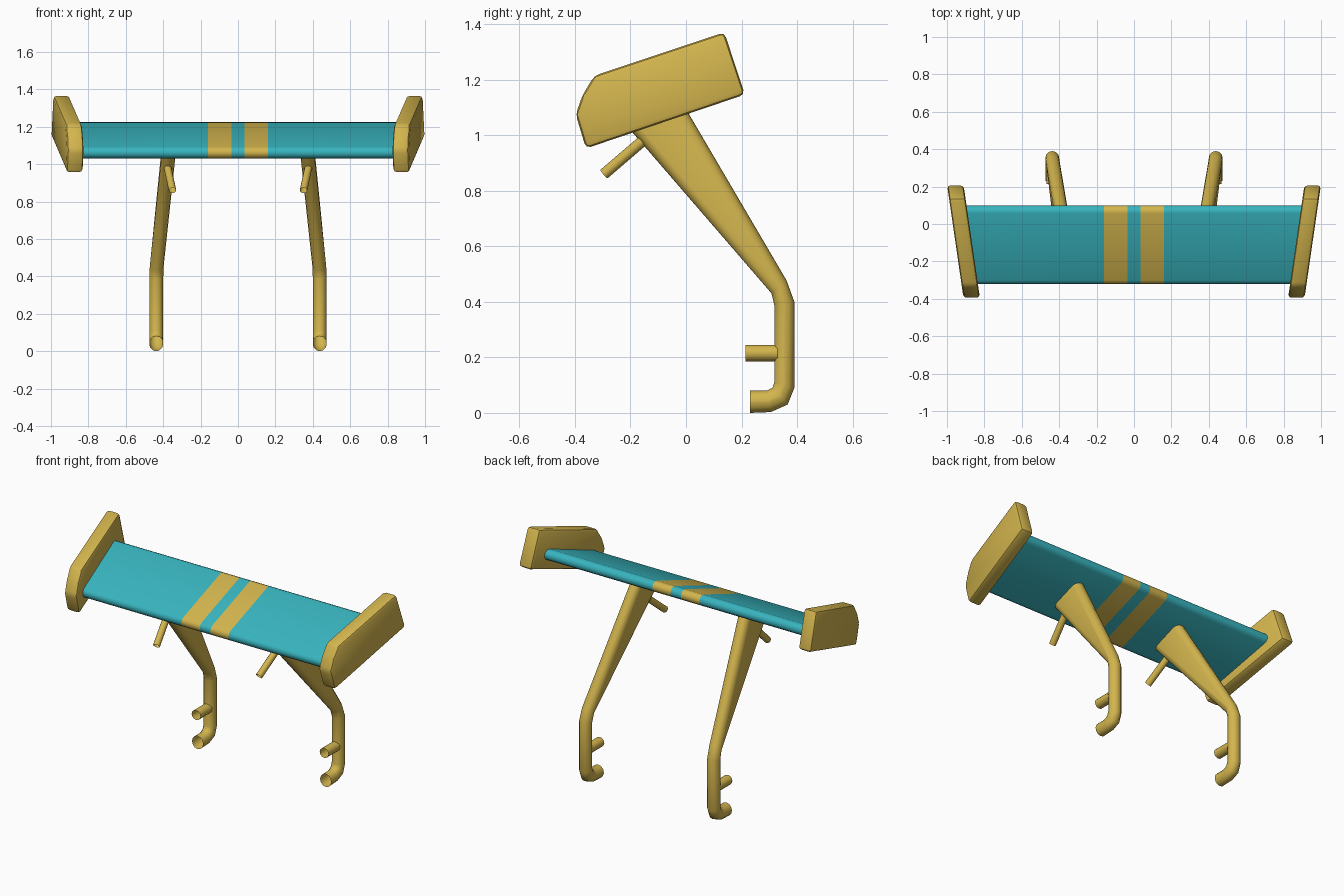
import bpy, bmesh, math
from mathutils import Vector

if "Cube" in bpy.data.objects:
    bpy.data.objects.remove(bpy.data.objects["Cube"])


def material(name, rgb):
    m = bpy.data.materials.new(name)
    m.diffuse_color = (*rgb, 1)
    m.use_nodes = True
    m.node_tree.nodes["Principled BSDF"].inputs["Base Color"].default_value = m.diffuse_color
    return m


GOLD = material("gold", (0.65, 0.46, 0.075))
TEAL = material("teal", (0.04, 0.46, 0.52))


def finish(bm, name, mats, angle=35):
    bmesh.ops.recalc_face_normals(bm, faces=bm.faces)
    me = bpy.data.meshes.new(name)
    bm.to_mesh(me)
    bm.free()
    ob = bpy.data.objects.new(name, me)
    bpy.context.collection.objects.link(ob)
    for m in mats:
        me.materials.append(m)
    bpy.ops.object.select_all(action='DESELECT')
    ob.select_set(True)
    bpy.context.view_layer.objects.active = ob
    bpy.ops.object.shade_smooth_by_angle(angle=math.radians(angle))
    return ob


def loft(bm, rings):
    rows = [[bm.verts.new(p) for p in ring] for ring in rings]
    for a, b in zip(rows, rows[1:]):
        n = len(a)
        for i in range(n):
            bm.faces.new((a[i], a[(i + 1) % n], b[(i + 1) % n], b[i]))
    return rows


def stadium(front, rear, r, n=6):
    """Rounded slot between two points: list of (across, along) offsets."""
    half = (rear - front).length / 2
    rr = min(r, half)
    pts = []
    for s in (1, -1):
        for i in range(n + 1):
            a = -math.pi / 2 + math.pi * i / n
            pts.append((s * r * math.sin(a), s * (half - rr + rr * math.cos(a))))
    return pts


def plate_x(y):
    return 0.912 + 0.145 * (y + 0.09)


# wing with two painted stripes
front, rear = Vector((0, -0.32, 1.051)), Vector((0, 0.098, 1.204))
mid, axis = (front + rear) / 2, (rear - front).normalized()
up = Vector((0, -axis.z, axis.y))
profile = [mid + up * a + axis * b for a, b in stadium(front, rear, 0.032)]
bm = bmesh.new()
rings = []
for x in (-1, -0.16, -0.036, 0.036, 0.16, 1):
    rings.append([(x if abs(x) < 1 else x * plate_x(p.y), p.y, p.z) for p in profile])
rows = loft(bm, rings)
bm.faces.new(rows[0])
bm.faces.new(rows[-1])
for f in bm.faces:
    f.material_index = int(0.05 < abs(f.calc_center_median().x) < 0.15)
finish(bm, "wing", [TEAL, GOLD])

PLATE = [(-0.36, 0.952), (0.212, 1.146), (0.138, 1.37),
         (-0.33, 1.214), (-0.372, 1.145), (-0.397, 1.075)]
# strut path: matching front and rear edge points (y, z), top to bottom
STRUT = [((-0.249, 1.075), (-0.03, 1.145)), ((0.308, 0.43), (0.362, 0.477)),
         ((0.318, 0.387), (0.39, 0.40)), ((0.318, 0.11), (0.39, 0.09)),
         ((0.311, 0.09), (0.366, 0.03)), ((0.29, 0.08), (0.305, 0.003)),
         ((0.23, 0.08), (0.23, 0.0))]


def strut_x(z):
    return 0.437 - 0.062 * max(0, (z - 0.43) / 0.6)


def tube(name, a, b, r, n=12):
    a, b = Vector(a), Vector(b)
    d = (b - a).normalized()
    u = d.cross(Vector((0, -d.z, d.y))).normalized()
    v = d.cross(u)
    bm = bmesh.new()
    loft(bm, [[c + (u * math.cos(t) + v * math.sin(t)) * r
               for t in (2 * math.pi * i / n for i in range(n))] for c in (a, b)])
    finish(bm, name, [GOLD])


for side, s in (("left", -1), ("right", 1)):
    # end plate: bevelled slab, slanted outward to the rear
    bm = bmesh.new()
    lo = [bm.verts.new((-0.044, y, z)) for y, z in PLATE]
    hi = [bm.verts.new((0.044, y, z)) for y, z in PLATE]
    bm.faces.new(lo)
    bm.faces.new(hi)
    for i in range(len(PLATE)):
        j = (i + 1) % len(PLATE)
        bm.faces.new((lo[i], lo[j], hi[j], hi[i]))
    bmesh.ops.recalc_face_normals(bm, faces=bm.faces)
    bmesh.ops.bevel(bm, geom=bm.edges[:], offset=0.018, segments=2,
                    profile=0.5, affect='EDGES')
    for v in bm.verts:
        v.co.x = s * (v.co.x + plate_x(v.co.y))
    finish(bm, side + "_end_plate", [GOLD])

    # strut: flat wide top running into a round hooked post, open at the end
    bm = bmesh.new()
    rings = []
    for f, r in STRUT:
        f, r = Vector((0, *f)), Vector((0, *r))
        c, d = (f + r) / 2, (r - f).normalized()
        rings.append([Vector((s * (strut_x(c.z) + a), 0, 0)) + c + d * b
                      for a, b in stadium(f, r, 0.037)])
    loft(bm, rings)
    finish(bm, side + "_strut", [GOLD], 50)

    # lower peg and upper brace rod
    tube(side + "_peg", (s * 0.437, 0.215, 0.215), (s * 0.437, 0.33, 0.215), 0.03)
    tube(side + "_brace", (s * 0.35, -0.295, 0.86), (s * 0.383, -0.12, 1.01), 0.02)
